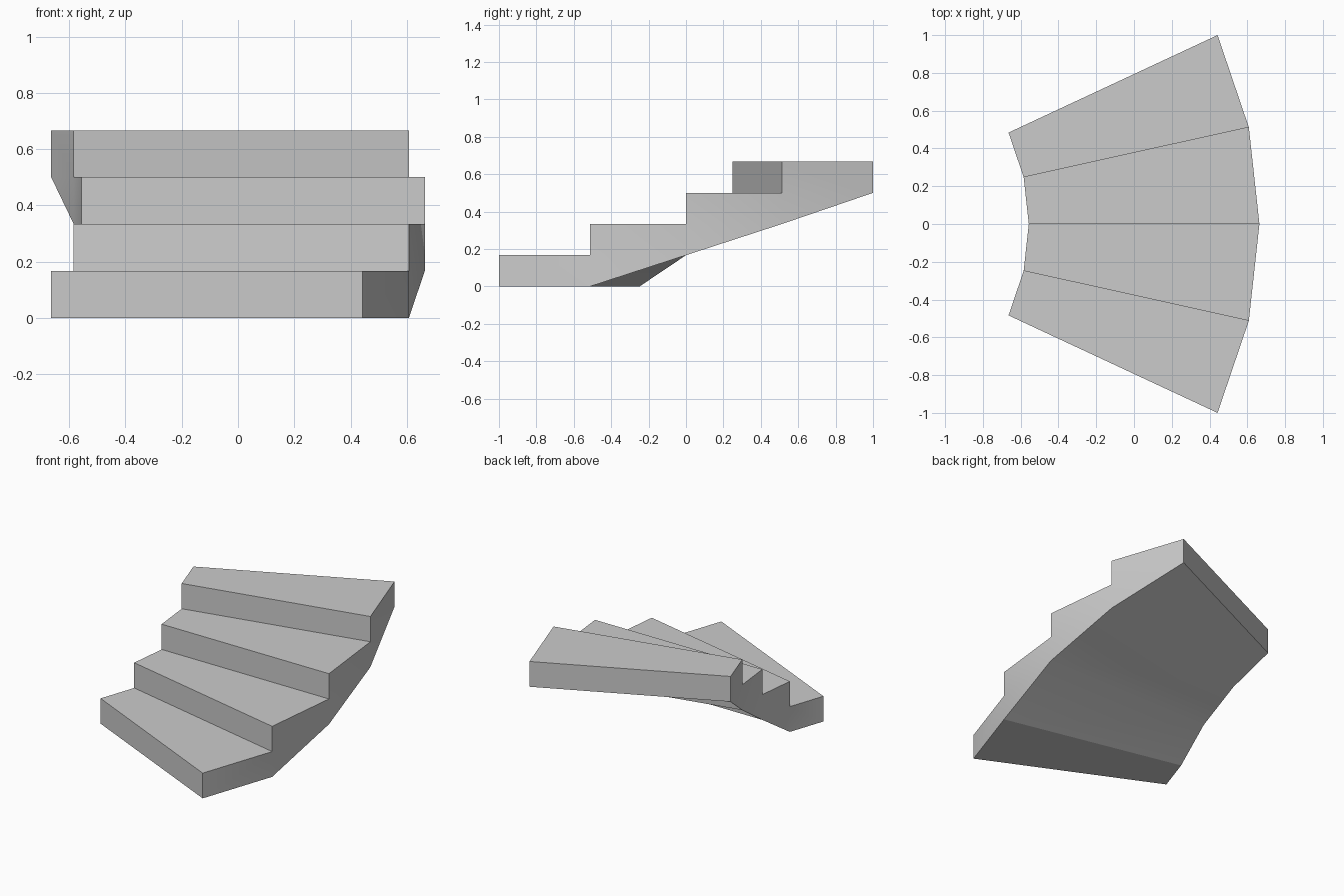
import bpy, bmesh
from math import sin, cos, radians

if "Cube" in bpy.data.objects:
    bpy.data.objects.remove(bpy.data.objects["Cube"])

STEPS, TURN, RISE = 4, radians(12.5), 1 / 6
R_OUT, R_IN, CX = 2.366, 1.145, -1.702   # radii and stair axis position

# Unrolled stair profile: (step boundary, height)
tops = [(0, 0)]
for k in range(STEPS):
    tops += [(k, (k + 1) * RISE), (k + 1, (k + 1) * RISE)]
under = [(k, max(0, k - 1) * RISE) for k in range(1, STEPS + 1)]

bm = bmesh.new()


def wrap(radius, k, z):
    a = (k - STEPS / 2) * TURN
    return bm.verts.new((CX + radius * cos(a), radius * sin(a), z))


# Wrap the profile around the axis at both radii
sides = []
for radius in (R_IN, R_OUT):
    top = [wrap(radius, *p) for p in tops]
    low = [top[0]] + [wrap(radius, *p) for p in under]
    sides.append((top, low))
    # Curved side wall, one panel per step
    for k in range(STEPS):
        panel = [low[k], low[k + 1], top[2 * k + 2], top[2 * k + 1]]
        if k:
            panel.append(top[2 * k])
        bm.faces.new(panel)

# Treads, risers, back end and sloping underside
loops = [top + low[:0:-1] for top, low in sides]
n = len(loops[0])
for i in range(n):
    j = (i + 1) % n
    bm.faces.new((loops[0][i], loops[0][j], loops[1][j], loops[1][i]))

bmesh.ops.recalc_face_normals(bm, faces=bm.faces[:])
mesh = bpy.data.meshes.new("curved_stairs")
bm.to_mesh(mesh)
bm.free()
stairs = bpy.data.objects.new("curved_stairs", mesh)
bpy.context.collection.objects.link(stairs)

# Soft shading round the curve, sharp step edges
bpy.context.view_layer.objects.active = stairs
stairs.select_set(True)
bpy.ops.object.shade_smooth_by_angle(angle=radians(20))
